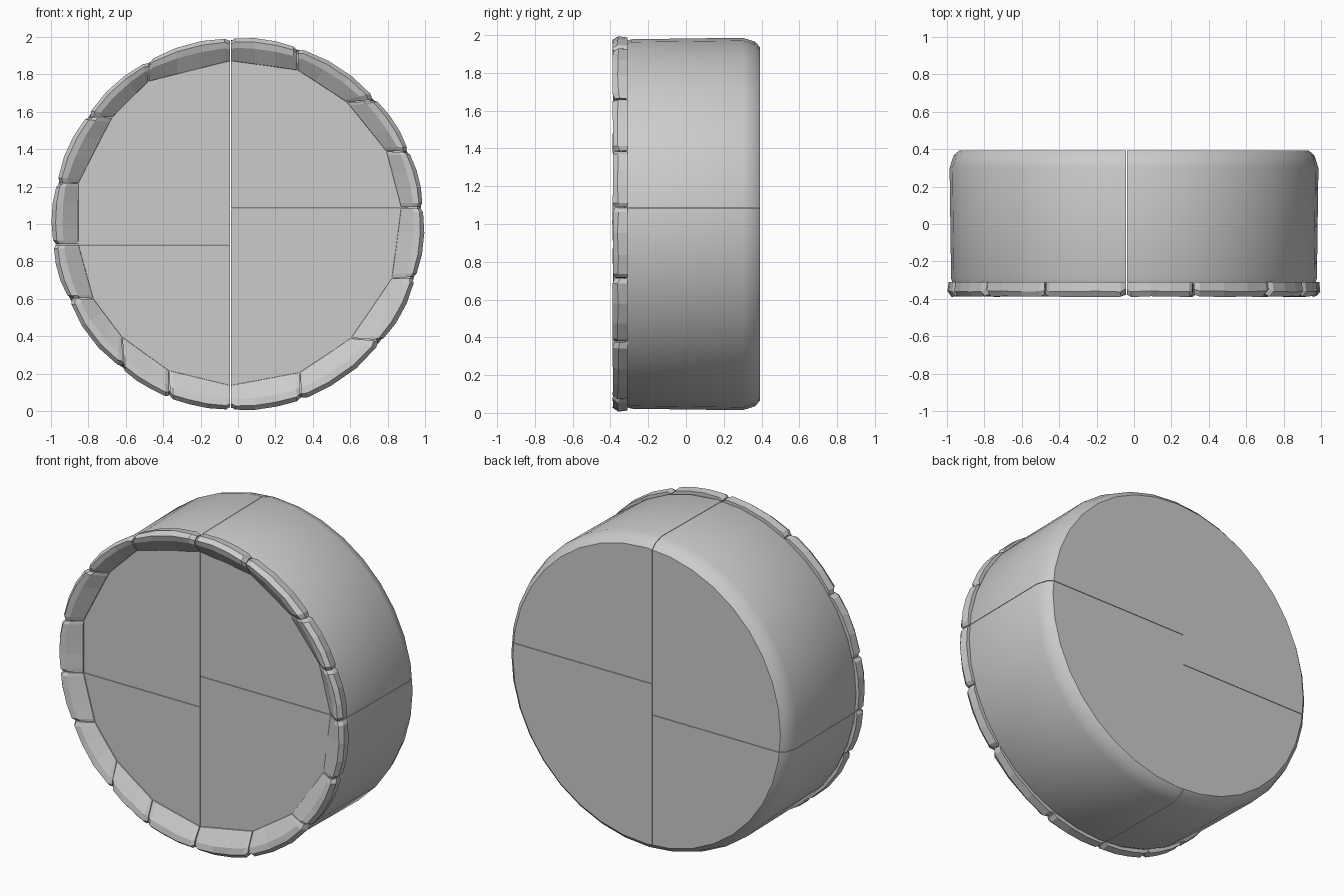
import bpy, bmesh, random
from math import sin, cos, tau
from mathutils import Vector

if "Cube" in bpy.data.objects:
    bpy.data.objects.remove(bpy.data.objects["Cube"])

random.seed(4)


def finish(name, bm):
    bmesh.ops.recalc_face_normals(bm, faces=bm.faces)
    me = bpy.data.meshes.new(name)
    bm.to_mesh(me)
    bm.free()
    ob = bpy.data.objects.new(name, me)
    bpy.context.collection.objects.link(ob)
    return ob


# Round drum lying along y, chamfered at the back
def drum():
    bm = bmesh.new()
    n = 36
    profile = [(-0.32, 0.968), (-0.29, 0.978), (0.30, 0.986), (0.365, 0.965), (0.393, 0.935)]
    rings = []
    for y, r in profile:
        rings.append([bm.verts.new((r * cos(tau * k / n), y, 1 + r * sin(tau * k / n)))
                      for k in range(n)])
    for a, b in zip(rings, rings[1:]):
        for k in range(n):
            bm.faces.new((a[k], a[(k + 1) % n], b[(k + 1) % n], b[k]))
    bm.faces.new(rings[0])
    bm.faces.new(rings[-1])
    return bm


def trim(bm, co, no):
    bmesh.ops.bisect_plane(bm, geom=bm.verts[:] + bm.edges[:] + bm.faces[:],
                           plane_co=co, plane_no=no, clear_outer=True)
    bmesh.ops.holes_fill(bm, edges=[e for e in bm.edges if e.is_boundary], sides=0)


# Four close-fitting quarters with staggered joints
gap = 0.0015
for side, zcut in ((-1, 0.89), (1, 1.085)):
    for up in (-1, 1):
        bm = drum()
        trim(bm, (-0.04 + side * gap, 0, 0), (-side, 0, 0))
        trim(bm, (0, 0, zcut + up * gap), (0, 0, -up))
        ob = finish("drum_quarter", bm)
        bpy.ops.object.select_all(action='DESELECT')
        ob.select_set(True)
        bpy.context.view_layer.objects.active = ob
        bpy.ops.object.shade_smooth_by_angle(angle=0.6)

# Corners of the rim stones, inner and outer, seen from the front
inner = [(-.04, 1.87), (.32, 1.82), (.58, 1.65), (.79, 1.39), (.87, 1.09), (.82, .71),
         (.60, .39), (.33, .21), (-.04, .14), (-.37, .22), (-.62, .40), (-.77, .60),
         (-.85, .89), (-.85, 1.22), (-.67, 1.57), (-.48, 1.76)]
outer = [(-.04, 1.99), (.32, 1.94), (.73, 1.67), (.91, 1.39), (.985, 1.09), (.945, .71),
         (.76, .37), (.34, .06), (-.04, .01), (-.37, .07), (-.62, .23), (-.90, .60),
         (-.985, .89), (-.965, 1.22), (-.80, 1.58), (-.48, 1.87)]
section = [(0.0, -.31), (.03, -.325), (.60, -.38), (.85, -.388), (1.0, -.36), (.96, -.31)]


def stone(i):
    j = (i + 1) % len(inner)
    ia, ib, oa, ob_ = (Vector(p) for p in (inner[i], inner[j], outer[i], outer[j]))
    c = Vector((0, 1))
    bm = bmesh.new()
    loops = []
    for t in (.008, .07, .36, .66, .93, .992):
        pin = ia.lerp(ib, t)
        pout = oa.lerp(ob_, t) - c
        end = t < .05 or t > .95
        base = oa.lerp(ob_, t) - c
        r = (oa - c).length * (1 - t) + (ob_ - c).length * t
        bulge = min(1.0, 4 * t * (1 - t))
        pout = c + base.normalized() * (r + (0.998 - r) * bulge - (.012 if end else 0))
        loop = []
        for s, y in section:
            p = pin.lerp(pout, s)
            front = y < -.35
            yy = y + (.012 if end and front else 0) + (random.uniform(-.003, .003) if front else 0)
            loop.append(bm.verts.new((p.x, yy, p.y)))
        loops.append(loop)
    m = len(section)
    for a, b in zip(loops, loops[1:]):
        for k in range(m):
            bm.faces.new((a[k], a[(k + 1) % m], b[(k + 1) % m], b[k]))
    bm.faces.new(loops[0])
    bm.faces.new(loops[-1])
    finish("rim_stone", bm)


# Ring of chipped stones around the front edge
for i in range(len(inner)):
    stone(i)
